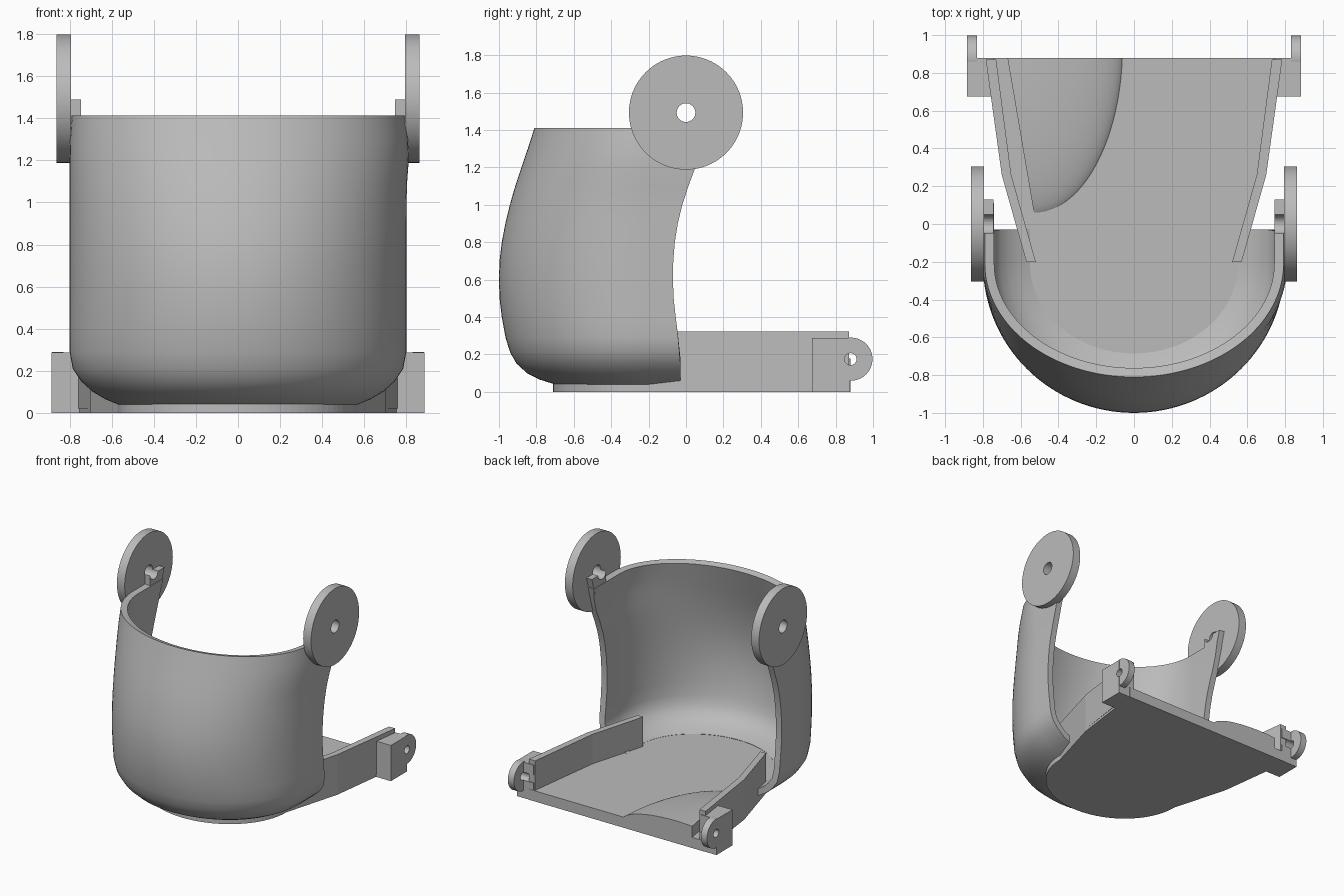
import bpy, bmesh, math
from mathutils import Matrix, Vector

old = bpy.data.objects.get("Cube")
if old:
    bpy.data.objects.remove(old, do_unlink=True)

grey = bpy.data.materials.new("plain_grey")
grey.use_nodes = True
grey.diffuse_color = (0.5, 0.5, 0.5, 1)
grey.node_tree.nodes["Principled BSDF"].inputs["Base Color"].default_value = grey.diffuse_color


def finish(name, bm, recalc=True):
    if recalc:
        bmesh.ops.recalc_face_normals(bm, faces=bm.faces)
    mesh = bpy.data.meshes.new(name)
    bm.to_mesh(mesh)
    bm.free()
    obj = bpy.data.objects.new(name, mesh)
    bpy.context.collection.objects.link(obj)
    mesh.materials.append(grey)
    return obj


def activate(obj):
    bpy.ops.object.select_all(action='DESELECT')
    obj.select_set(True)
    bpy.context.view_layer.objects.active = obj


def smooth(obj, angle=35):
    activate(obj)
    bpy.ops.object.shade_smooth_by_angle(angle=math.radians(angle))


def prism(name, outline, low, high):
    """Extrude an xy outline between two heights."""
    bm = bmesh.new()
    face = bm.faces.new([bm.verts.new((x, y, low)) for x, y in outline])
    top = bmesh.ops.extrude_face_region(bm, geom=[face])["geom"]
    for v in top:
        if isinstance(v, bmesh.types.BMVert):
            v.co.z = high
    return finish(name, bm)


def box(name, low, high):
    (x0, y0, z0), (x1, y1, z1) = low, high
    return prism(name, [(x0, y0), (x1, y0), (x1, y1), (x0, y1)], z0, z1)


def x_cylinder(name, x0, x1, y, z, radius, segments=64):
    bm = bmesh.new()
    place = Matrix.Translation(((x0 + x1) / 2, y, z)) @ Matrix.Rotation(math.pi / 2, 4, 'Y')
    bmesh.ops.create_cone(bm, cap_ends=True, segments=segments, radius1=radius,
                          radius2=radius, depth=abs(x1 - x0), matrix=place)
    return finish(name, bm)


def drill(obj, y, z, radius):
    cutter = x_cylinder("drill_cutter", -2, 2, y, z, radius, 32)
    cutter.hide_render = True
    mod = obj.modifiers.new("hole", 'BOOLEAN')
    mod.operation = 'DIFFERENCE'
    mod.object = cutter
    activate(obj)
    bpy.ops.object.modifier_apply(modifier=mod.name)
    bpy.data.objects.remove(cutter, do_unlink=True)


# Curved shell: rows of (height, half width, front y, back y)
ROWS = [(.04, .57, -.70, -.03), (.065, .63, -.78, -.03), (.10, .69, -.85, -.03),
        (.15, .745, -.905, -.03), (.21, .785, -.94, -.035), (.29, .80, -.965, -.042),
        (.40, .80, -.985, -.055), (.50, .80, -.997, -.066), (.60, .80, -1, -.07),
        (.70, .80, -.997, -.068), (.80, .80, -.985, -.06), (.90, .80, -.966, -.044),
        (1, .80, -.942, -.02), (1.1, .80, -.913, .013), (1.2, .80, -.88, .05),
        (1.3, .798, -.846, .08), (1.412, .79, -.81, .11)]
MID, ARC, SIDE = -.21, 64, 4
bm = bmesh.new()
grid = []
for z, half, front, back in ROWS:
    ring = [(-half, back + (MID - back) * i / SIDE) for i in range(SIDE)]
    for i in range(ARC + 1):
        a = math.pi * i / ARC
        ring.append((-half * math.cos(a), MID - (MID - front) * math.sin(a)))
    ring += [(half, MID + (back - MID) * (i + 1) / SIDE) for i in range(SIDE)]
    bulge = .03 * math.exp(-((z - 1.24) / .13) ** 2)
    grid.append([bm.verts.new((x + bulge * max(0, x) ** 4, y, z)) for x, y in ring])
for lower, upper in zip(grid, grid[1:]):
    for i in range(len(lower) - 1):
        bm.faces.new((lower[i], lower[i + 1], upper[i + 1], upper[i]))
shell = finish("curved_shell", bm, recalc=False)
mod = shell.modifiers.new("thickness", 'SOLIDIFY')
mod.thickness, mod.offset = .05, -1
activate(shell)
bpy.ops.object.modifier_apply(modifier=mod.name)
smooth(shell)

# Floor plate with a rounded front
FLOOR, BACK = .085, .88
outline = [(.78, BACK), (.70, .26), (.57, -.2)]
for i in range(1, 48):
    a = math.pi * i / 48
    outline.append((.57 * math.cos(a), -.2 - .51 * math.sin(a)))
outline += [(-.57, -.2), (-.70, .26), (-.78, BACK)]
prism("floor_plate", outline, 0, FLOOR)

# Low raised dome on the floor, trimmed straight at the back and outer side
bm = bmesh.new()
bmesh.ops.create_uvsphere(bm, u_segments=96, v_segments=48, radius=1)
for v in bm.verts:
    v.co = Vector((-.53 + .48 * v.co.x, .94 + .9 * v.co.y, .06 + .12 * v.co.z))
for point, normal in [((0, BACK, 0), (0, 1, 0)), ((-.53, .06, 0), (-.82, -.14, 0)),
                      ((0, 0, .06), (0, 0, -1))]:
    cut = bmesh.ops.bisect_plane(bm, geom=bm.verts[:] + bm.edges[:] + bm.faces[:],
                                 plane_co=point, plane_no=normal, clear_outer=True)
    rim = [e for e in cut["geom_cut"] if isinstance(e, bmesh.types.BMEdge)]
    bmesh.ops.holes_fill(bm, edges=rim, sides=0)
smooth(finish("floor_dome", bm))

# Paired parts on both sides
for side, label in ((1, "left"), (-1, "right")):
    wall = [(.785, .872), (.70, .26), (.57, -.2), (.52, -.2), (.65, .26), (.73, .872)]
    prism(label + "_wall", [(side * x, y) for x, y in wall], .02, .322)

    block = box(label + "_hinge_block", (min(side * .74, side * .885), .675, 0),
                (max(side * .74, side * .885), .878, .287))
    drill(block, .88, .175, .032)
    ear = x_cylinder(label + "_hinge_ear", side * .83, side * .884, .882, .175, .115)
    drill(ear, .88, .175, .032)
    smooth(ear)

    disc = x_cylinder(label + "_pivot_disc", side * .793, side * .862, 0, 1.493, .305, 96)
    drill(disc, 0, 1.493, .05)
    smooth(disc)

    # Tab that carries the shell edge up to the disc
    bm = bmesh.new()
    profile = [(-.05, 1.36), (.09, 1.36), (.13, 1.49), (-.05, 1.49)]
    inner = [bm.verts.new((side * .745, y, z)) for y, z in profile]
    outer = [bm.verts.new((side * .795, y, z)) for y, z in profile]
    bm.faces.new(inner)
    bm.faces.new(outer)
    for i in range(4):
        j = (i + 1) % 4
        bm.faces.new((inner[i], inner[j], outer[j], outer[i]))
    tab = finish(label + "_shell_tab", bm)
    drill(tab, 0, 1.493, .05)
